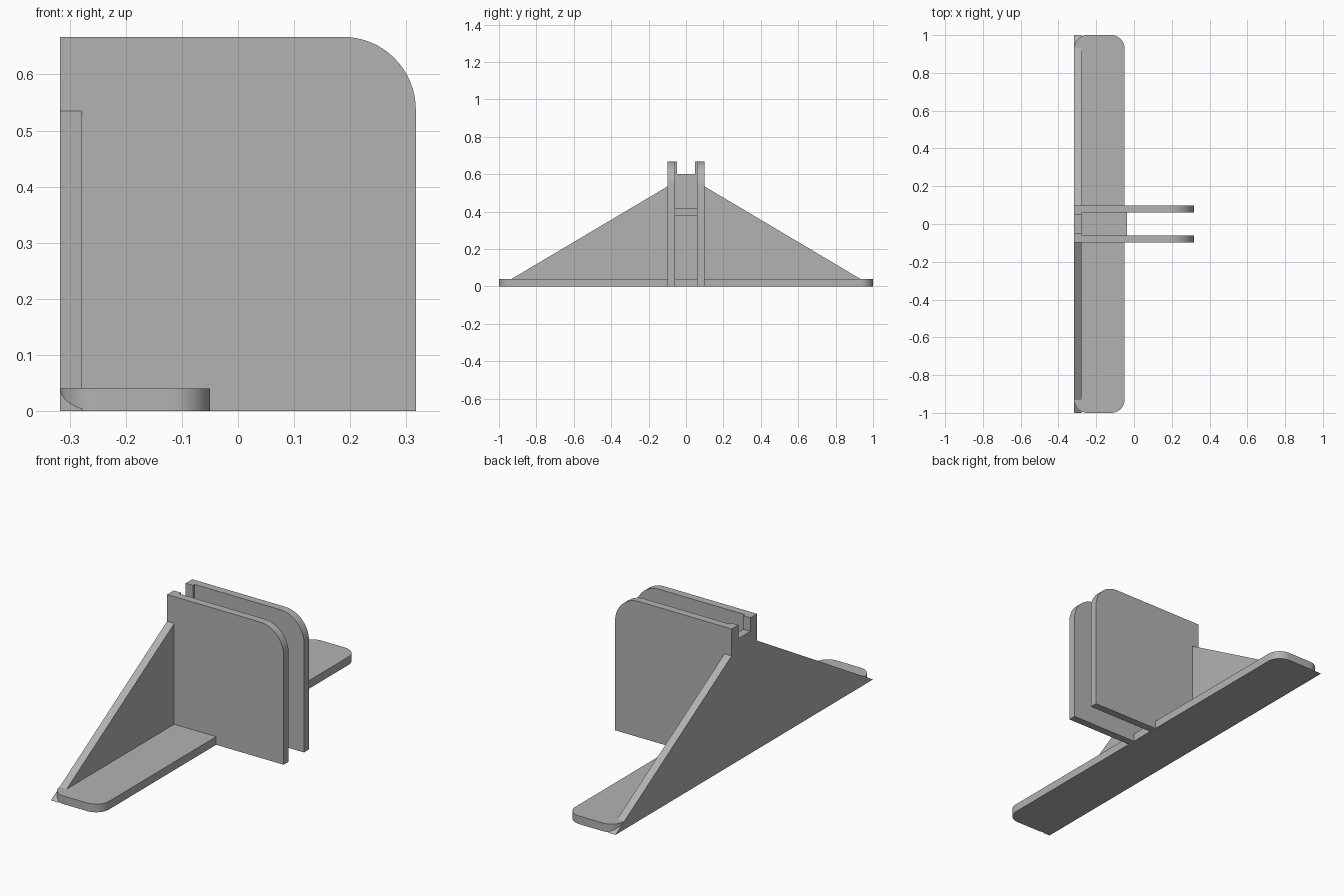
import bpy, bmesh, math
from mathutils import Vector

cube = bpy.data.objects.get("Cube")
if cube:
    bpy.data.objects.remove(cube, do_unlink=True)

grey = bpy.data.materials.new("plain grey")
grey.use_nodes = True
colour = (0.45, 0.45, 0.45, 1)
grey.diffuse_color = colour
grey.node_tree.nodes["Principled BSDF"].inputs["Base Color"].default_value = colour


def arc(cx, cy, r, start, steps=16):
    """Quarter circle, counter-clockwise from the start angle in degrees."""
    angles = [math.radians(start + 90 * i / steps) for i in range(steps + 1)]
    return [(cx + r * math.cos(a), cy + r * math.sin(a)) for a in angles]


def extrude(name, profile, place, depth):
    """Turn a 2D profile into a solid; place maps profile points to 3D."""
    bm = bmesh.new()
    face = bm.faces.new([bm.verts.new(place(u, v)) for u, v in profile])
    result = bmesh.ops.extrude_face_region(bm, geom=[face])
    moved = [g for g in result["geom"] if isinstance(g, bmesh.types.BMVert)]
    bmesh.ops.translate(bm, verts=moved, vec=Vector(depth))
    bmesh.ops.recalc_face_normals(bm, faces=bm.faces)
    mesh = bpy.data.meshes.new(name)
    bm.to_mesh(mesh)
    bm.free()
    mesh.materials.append(grey)
    obj = bpy.data.objects.new(name, mesh)
    bpy.context.collection.objects.link(obj)
    bpy.ops.object.select_all(action="DESELECT")
    obj.select_set(True)
    bpy.context.view_layer.objects.active = obj
    bpy.ops.object.shade_smooth_by_angle(angle=math.radians(30))
    return obj


back, inner, half, top = -0.317, -0.278, 0.317, 0.667
thick = 0.04

# Long foot with rounded corners
edge, r = -0.05, 0.07
foot = (arc(edge - r, 1 - r, r, 0) + arc(back + r, 1 - r, r, 90)
        + arc(back + r, r - 1, r, 180) + arc(edge - r, r - 1, r, 270))
extrude("foot", foot, lambda x, y: (x, y, 0), (0, 0, thick))

# Triangular back panel with a notched tower in the middle
side = [(1, 0), (0.098, 0.535), (0.098, top), (0.047, top), (0.047, 0.6)]
panel = side + [(-y, z) for y, z in reversed(side)]
extrude("back_panel", panel, lambda y, z: (back, y, z), (inner - back, 0, 0))

# Pair of upright plates, each with one rounded upper corner
r = 0.13
plate = [(inner, 0), (half, 0)] + arc(half - r, top - r, r, 0) + [(inner, top)]
for name, y in (("front_plate", -0.098), ("rear_plate", 0.06)):
    extrude(name, plate, lambda x, z: (x, y, z), (0, 0.038, 0))

# Small shelf bridging the plates
shelf = [(inner, -0.06), (-0.037, -0.06), (-0.037, 0.06), (inner, 0.06)]
extrude("shelf", shelf, lambda x, y: (x, y, 0.38), (0, 0, thick))
